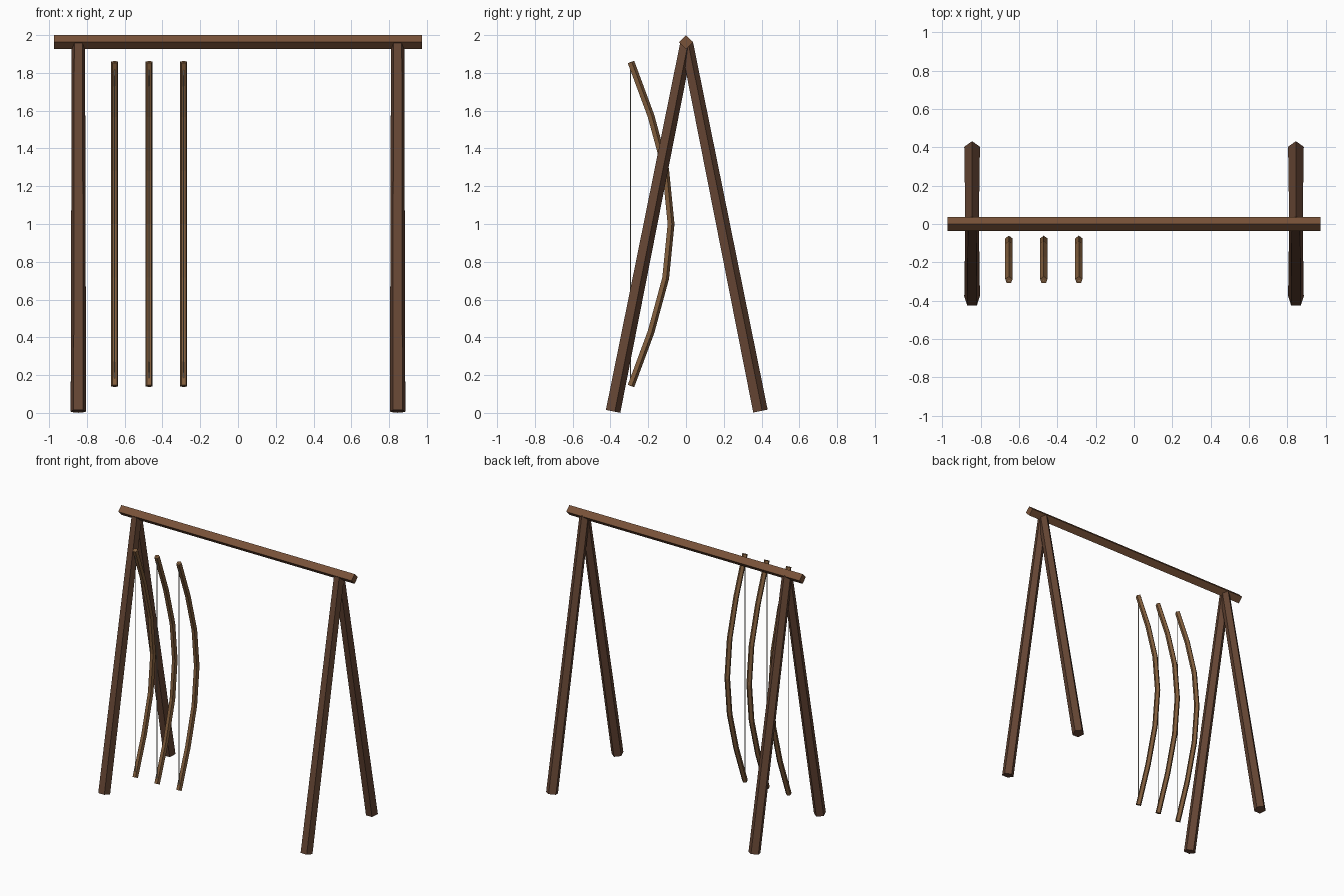
import bpy, bmesh, math
from mathutils import Vector

if "Cube" in bpy.data.objects:
    bpy.data.objects.remove(bpy.data.objects["Cube"])


def material(name, rgb):
    m = bpy.data.materials.new(name)
    m.diffuse_color = (*rgb, 1)
    m.use_nodes = True
    m.node_tree.nodes["Principled BSDF"].inputs["Base Color"].default_value = m.diffuse_color
    return m


beam_wood = material("beam_wood", (0.19, 0.085, 0.04))
leg_wood = material("leg_wood", (0.13, 0.06, 0.034))
bow_wood = material("bow_wood", (0.22, 0.11, 0.045))
cord = material("cord", (0.45, 0.42, 0.36))


def rod(name, points, radii, sides, mat):
    """Flat-faced rod swept along points, one corner turned towards +y."""
    pts = [Vector(p) for p in points]
    bm = bmesh.new()
    rings = []
    for i, p in enumerate(pts):
        t = (pts[min(i + 1, len(pts) - 1)] - pts[max(i - 1, 0)]).normalized()
        v = Vector((0, 1, 0))
        v = (v - t * v.dot(t)).normalized()
        u = v.cross(t)
        ring = []
        for k in range(sides):
            a = math.tau * k / sides
            ring.append(bm.verts.new(p + radii[i] * (v * math.cos(a) + u * math.sin(a))))
        rings.append(ring)
    for a, b in zip(rings, rings[1:]):
        for k in range(sides):
            n = (k + 1) % sides
            bm.faces.new((a[k], a[n], b[n], b[k]))
    bm.faces.new(rings[0])
    bm.faces.new(rings[-1])
    bmesh.ops.recalc_face_normals(bm, faces=bm.faces)
    mesh = bpy.data.meshes.new(name)
    bm.to_mesh(mesh)
    bm.free()
    mesh.materials.append(mat)
    ob = bpy.data.objects.new(name, mesh)
    bpy.context.collection.objects.link(ob)
    return ob


# Top beam, square section standing on its edge
rod("top_beam", [(-0.974, 0, 1.963), (0.974, 0, 1.963)], [0.037] * 2, 4, beam_wood)

# A-frame legs, slightly tapered
for sx, side in ((-1, "left"), (1, "right")):
    for sy, end in ((-1, "front"), (1, "back")):
        rod(f"{end}_{side}_leg",
            [(sx * 0.845, sy * 0.39, 0.009), (sx * 0.845, 0, 1.96)],
            [0.043, 0.037], 5, leg_wood)

# Three bows with their strings
N = 6
for n, x in enumerate((-0.653, -0.471, -0.288), 1):
    path = [(x, -0.293 + 0.212 * math.sin(math.pi * i / N), 0.143 + 1.714 * i / N)
            for i in range(N + 1)]
    rod(f"bow_{n}", path, [0.02] * (N + 1), 5, bow_wood)
    rod(f"bow_string_{n}", [path[0], path[-1]], [0.003] * 2, 4, cord)
